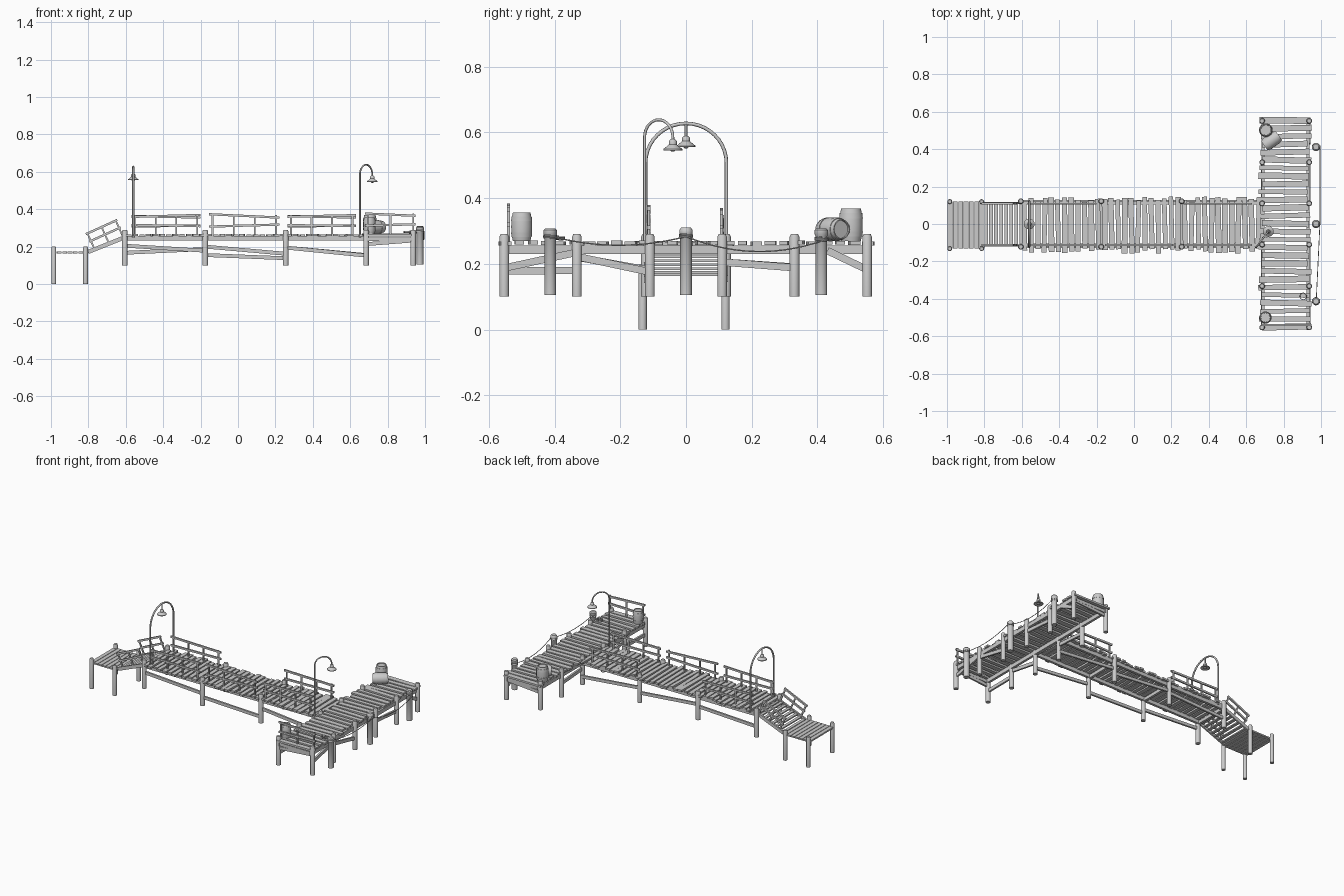
import bpy, bmesh, math, random
from mathutils import Vector, Matrix

if "Cube" in bpy.data.objects:
    bpy.data.objects.remove(bpy.data.objects["Cube"])
random.seed(4)
R = random.uniform


def finish(name, bm, smooth=False):
    me = bpy.data.meshes.new(name)
    bmesh.ops.recalc_face_normals(bm, faces=bm.faces)
    bm.to_mesh(me)
    bm.free()
    ob = bpy.data.objects.new(name, me)
    bpy.context.collection.objects.link(ob)
    if smooth:
        bpy.ops.object.select_all(action='DESELECT')
        ob.select_set(True)
        bpy.context.view_layer.objects.active = ob
        bpy.ops.object.shade_smooth_by_angle(angle=math.radians(40))
    return ob


def beam(bm, p0, p1, w, h):
    """Box from p0 to p1, w wide sideways and h high."""
    p0, p1 = Vector(p0), Vector(p1)
    d = p1 - p0
    m = Matrix.Translation((p0 + p1) / 2) @ d.to_track_quat('X', 'Z').to_matrix().to_4x4()
    bmesh.ops.create_cube(bm, size=1, matrix=m @ Matrix.Diagonal((d.length, w, h, 1)))


def lathe(bm, profile, loc, n=14, axis=(0, 0, 1)):
    """Revolve (radius, height) points about an axis, closing both ends."""
    m = Matrix.Translation(loc) @ Vector(axis).to_track_quat('Z', 'Y').to_matrix().to_4x4()
    rings = [[bm.verts.new(m @ Vector((r * math.cos(2 * math.pi * i / n),
                                       r * math.sin(2 * math.pi * i / n), z)))
              for i in range(n)] for r, z in profile]
    for a, b in zip(rings, rings[1:]):
        for i in range(n):
            bm.faces.new((a[i], a[(i + 1) % n], b[(i + 1) % n], b[i]))
    bm.faces.new(rings[0])
    bm.faces.new(rings[-1])


def tube(name, pts, r):
    cu = bpy.data.curves.new(name, 'CURVE')
    cu.dimensions = '3D'
    cu.bevel_depth = r
    cu.bevel_resolution = 2
    cu.use_fill_caps = True
    s = cu.splines.new('POLY')
    s.points.add(len(pts) - 1)
    for p, c in zip(s.points, pts):
        p.co = (*c, 1)
    bpy.context.collection.objects.link(bpy.data.objects.new(name, cu))


def post(bm, x, y, z0, z1, r=0.015):
    lathe(bm, [(r, z0), (r, z1 - 0.008), (r * 0.75, z1)], (x, y, 0))


# posts
BAYS = [-0.605, -0.175, 0.255, 0.685]
TY = [-0.553, -0.332, -0.11, 0.11, 0.33, 0.551]
bm = bmesh.new()
for y in (-0.132, 0.12):
    for x in (-0.985, -0.815):
        post(bm, x, y, 0, 0.2, 0.013)
for x in BAYS[:3]:
    for y in (-0.122, 0.122):
        post(bm, x, y, 0.1, 0.29)
for x in (0.685, 0.937):
    for y in TY:
        post(bm, x, y, 0.1, 0.29)
finish("posts", bm, True)

# mooring posts with collars
bm = bmesh.new()
for y, t in ((-0.413, 0.305), (0, 0.307), (0.412, 0.305)):
    lathe(bm, [(0.018, 0.105), (0.018, 0.285), (0.021, 0.289), (0.021, 0.302), (0.015, t + 0.003)],
          (0.973, y, 0))
finish("mooring_posts", bm, True)

# landing planks
bm = bmesh.new()
for i in range(7):
    x = -0.984 + i * 0.0285
    beam(bm, (x, -0.131, 0.168), (x, 0.121, 0.168), 0.025, 0.01)
finish("landing_planks", bm)

# stair treads and stringers
bm = bmesh.new()
for i in range(7):
    t = (i + 0.3) / 7
    x, z = -0.8 + 0.19 * t, 0.17 + 0.083 * t
    beam(bm, (x, -0.112, z), (x, 0.112, z), 0.02, 0.008)
for y in (-0.115, 0.113):
    beam(bm, (-0.8, y, 0.172), (-0.605, y, 0.25), 0.01, 0.022)
finish("stairs", bm)

# walkway planks
bm = bmesh.new()
n = 36
for i in range(n):
    x = -0.585 + i * 1.25 / (n - 1)
    s = R(-0.004, 0.004)
    z = 0.261 + R(-0.002, 0.002)
    beam(bm, (x - s, -0.138 - R(-0.008, 0.02), z), (x + s, 0.128 + R(-0.012, 0.018), z),
         R(0.024, 0.031), 0.012)
finish("walkway_planks", bm)

# pier head planks
bm = bmesh.new()
n = 27
for i in range(n):
    y = -0.55 + i * 1.104 / (n - 1)
    s = R(-0.004, 0.004)
    z = 0.263 + R(-0.002, 0.002)
    beam(bm, (0.676 + R(-0.014, 0.012), y - s, z), (0.937 + R(-0.012, 0.016), y + s, z),
         R(0.024, 0.035), 0.012)
finish("head_planks", bm)

# deck beams and sloping braces
bm = bmesh.new()
for y in (-0.112, 0.112):
    beam(bm, (-0.61, y, 0.245), (0.69, y, 0.245), 0.016, 0.026)
for x in (0.69, 0.93):
    beam(bm, (x, -0.567, 0.243), (x, 0.565, 0.243), 0.016, 0.026)
for y in (-0.553, 0.551):
    beam(bm, (0.68, y, 0.24), (0.94, y, 0.24), 0.014, 0.02)
    beam(bm, (0.68, y, 0.213), (0.94, y, 0.233), 0.012, 0.02)
for x in BAYS:
    beam(bm, (x, -0.125, 0.24), (x, 0.125, 0.24), 0.016, 0.022)
for i, (a, b, c, d) in enumerate([(0.205, 0.178, 0.167, 0.187), (0.155, 0.138, 0.2, 0.162),
                                  (0.195, 0.152, 0.195, 0.155)]):
    for y, z0, z1 in ((-0.122, a, b), (0.122, c, d)):
        beam(bm, (BAYS[i], y, z0), (BAYS[i + 1], y, z1), 0.012, 0.02)
for x, y0, z0, y1, z1 in ((0.937, -0.553, 0.187, -0.332, 0.235), (0.685, -0.553, 0.178, -0.332, 0.18),
                          (0.937, -0.332, 0.222, -0.11, 0.175), (0.937, 0.11, 0.205, 0.33, 0.188),
                          (0.937, 0.43, 0.24, 0.551, 0.182), (0.685, -0.332, 0.22, -0.11, 0.18),
                          (0.685, 0.11, 0.205, 0.33, 0.19)):
    beam(bm, (x, y0, z0), (x, y1, z1), 0.012, 0.022)
finish("beams_and_braces", bm)


# railings: base line p0-p1, posts square to it, two slightly crooked rails
def railing(name, p0, p1, h, tilt=0.0, posts=4):
    bm = bmesh.new()
    p0, p1 = Vector(p0), Vector(p1)
    d = (p1 - p0).normalized()
    up = Vector((-d.z, 0, d.x))
    for i in range(posts):
        b = p0.lerp(p1, 0.05 + 0.9 * i / (posts - 1))
        beam(bm, b, b + up * h, 0.008, 0.009)
    for f, k in ((0.95, 1), (0.5, -0.6)):
        beam(bm, p0 + up * (h * f - tilt * k), p1 + up * (h * f + tilt * k), 0.01, 0.012)
    finish(name, bm)


for i, (x0, x1) in enumerate(((-0.57, -0.2), (-0.155, 0.222), (0.265, 0.63))):
    railing("front_railing", (x0, -0.113, 0.255), (x1, -0.113, 0.255), 0.115, (0.005, -0.009, 0.004)[i])
    if i != 1:
        railing("back_railing", (x0, 0.108, 0.255), (x1, 0.108, 0.255), 0.11, -0.004)
railing("end_railing", (0.68, -0.54, 0.255), (0.95, -0.54, 0.255), 0.122, -0.006, 3)
for y in (-0.113, 0.11):
    railing("stair_railing", (-0.775, y, 0.182), (-0.607, y, 0.258), 0.098, 0, 3)

# lamp posts
arc = [(-0.56, 0.123 * math.cos(a), 0.507 + 0.12 * math.sin(a))
       for a in (math.pi * i / 20 for i in range(21))]
tube("arch_lamp_frame", [(-0.56, 0.123, 0.25)] + arc + [(-0.56, -0.123, 0.25)], 0.0055)
px, py, lx, ly = 0.652, -0.126, 0.718, -0.04
hook = [(px + (lx - px) * t, py + (ly - py) * t, 0.585 + 0.053 * math.sin(a))
        for a, t in ((math.pi * i / 16, (1 - math.cos(math.pi * i / 16)) / 2) for i in range(17))]
tube("hook_lamp_post", [(px, py, 0.25)] + hook + [(lx, ly, 0.57)], 0.0045)
tube("arch_lamp_stem", [(-0.56, 0, 0.627), (-0.56, 0, 0.58)], 0.004)
bm = bmesh.new()
for x, y, z in ((-0.56, 0, 0.555), (lx, ly, 0.545)):
    lathe(bm, [(0.012, 0.004), (0.029, 0), (0.029, 0.004), (0.016, 0.014), (0.012, 0.018),
               (0.012, 0.028), (0.007, 0.034)], (x, y, z), 16)
    lathe(bm, [(0.004, -0.004), (0.009, 0), (0.009, 0.008)], (x, y, z), 10)
finish("lamp_shades", bm, True)


# barrels with hoops
def barrel(bm, base, r, h, axis=(0, 0, 1)):
    prof = [(r * 0.72, 0.94), (r * 0.74, 1), (r * 0.82, 1), (r * 0.9, 0.86), (r * 0.94, 0.86),
            (r * 0.99, 0.7), (r * 0.95, 0.7), (r * 0.98, 0.5), (r * 0.95, 0.3), (r * 0.99, 0.3),
            (r * 0.94, 0.14), (r * 0.9, 0.14), (r * 0.82, 0)]
    lathe(bm, [(a, b * h) for a, b in prof], base, 18, axis)


bm = bmesh.new()
barrel(bm, (0.705, 0.502, 0.269), 0.037, 0.099)
barrel(bm, (0.703, -0.5, 0.269), 0.033, 0.087)
barrel(bm, (0.697, 0.418, 0.305), 0.037, 0.095, (0.8, 0.58, 0))
finish("barrels", bm, True)


# mooring rope with wraps and a coil
def sag(a, b, s, n=14):
    a, b = Vector(a), Vector(b)
    return [a.lerp(b, i / n) - Vector((0, 0, s * 4 * i / n * (1 - i / n))) for i in range(n + 1)]


tube("rope_front", sag((0.975, -0.395, 0.28), (0.994, 0, 0.283), 0.025), 0.002)
tube("rope_back", sag((0.994, 0, 0.283), (0.994, 0.42, 0.272), 0.04), 0.002)
for nm, x, y, z, r in (("rope_wrap", 0.973, -0.413, 0.277, 0.02), ("rope_wrap", 0.973, 0, 0.28, 0.02),
                       ("rope_wrap", 0.973, 0.412, 0.27, 0.02), ("rope_coil", 0.905, -0.387, 0.273, 0.018)):
    tube(nm, [(x + r * math.cos(i * 0.45), y + r * math.sin(i * 0.45), z + i * 0.00025)
              for i in range(43)], 0.002)
